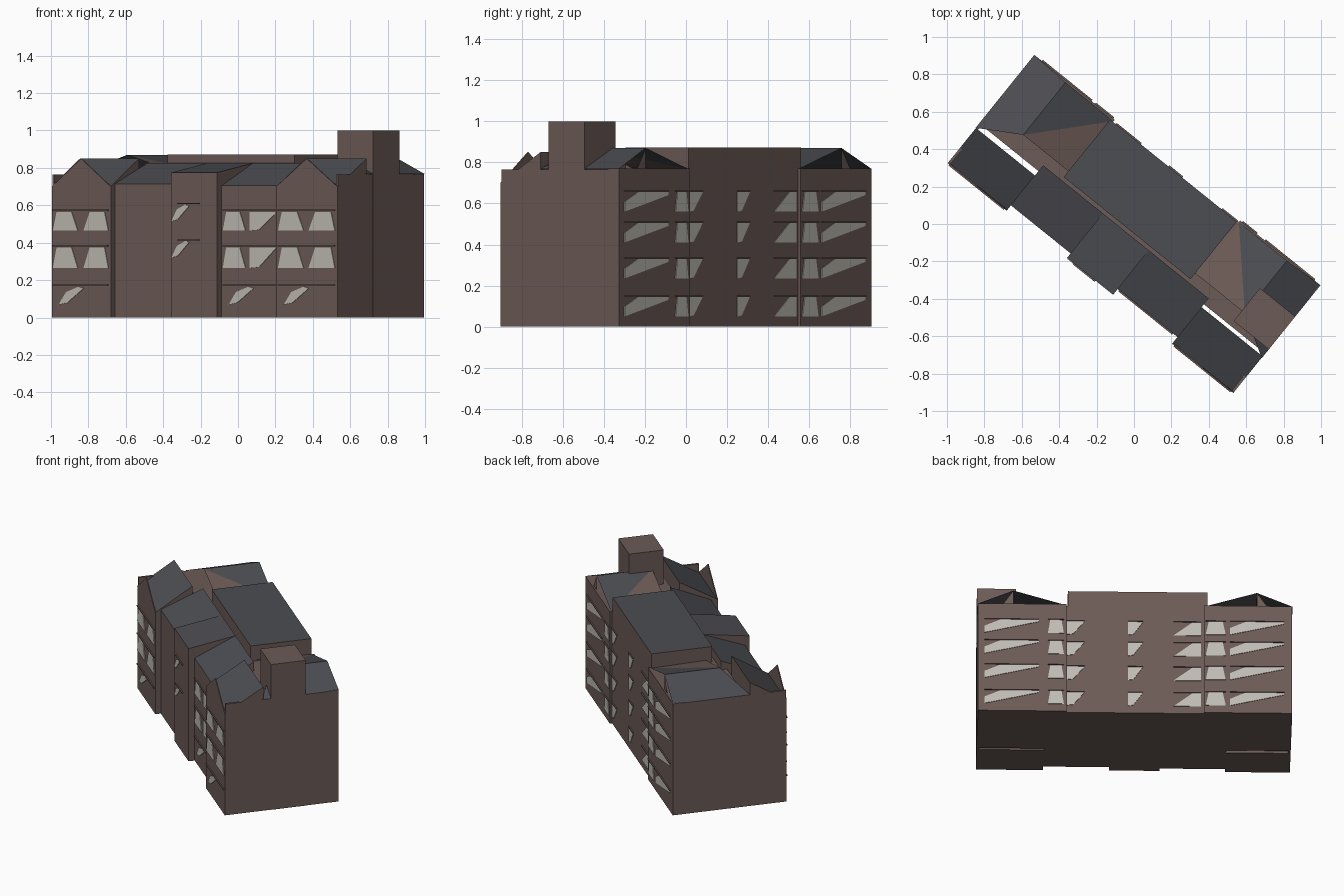
import bpy, bmesh, math
from mathutils import Vector

if "Cube" in bpy.data.objects:
    bpy.data.objects.remove(bpy.data.objects["Cube"])


def material(name, rgb):
    m = bpy.data.materials.new(name)
    m.diffuse_color = (*rgb, 1)
    m.use_nodes = True
    m.node_tree.nodes["Principled BSDF"].inputs["Base Color"].default_value = m.diffuse_color
    return m


BROWN = material("brown_wall", (0.150, 0.104, 0.093))
SLATE = material("slate_roof", (0.072, 0.074, 0.085))
PALE = material("pale_window", (0.52, 0.50, 0.45))

# The block stands diagonally: u runs along it, v runs from front to back
CU, SU = 0.779, 0.627


def world(u, v, z):
    return Vector((CU * u + SU * v, -SU * u + CU * v, z))


def make(name, verts, faces, mats, pick=None):
    bm = bmesh.new()
    vs = [bm.verts.new(world(*p)) for p in verts]
    for f in faces:
        bm.faces.new([vs[i] for i in f])
    bmesh.ops.recalc_face_normals(bm, faces=bm.faces)
    bm.normal_update()
    if pick:
        for f in bm.faces:
            f.material_index = pick(f)
    me = bpy.data.meshes.new(name)
    bm.to_mesh(me)
    bm.free()
    for m in mats:
        me.materials.append(m)
    ob = bpy.data.objects.new(name, me)
    bpy.context.collection.objects.link(ob)
    return ob


def prism(name, a, b, mats, pick=None):
    """Joins two matching outlines a and b into a solid."""
    n = len(a)
    faces = [list(range(n)), list(range(n, 2 * n))]
    faces += [[i, (i + 1) % n, n + (i + 1) % n, n + i] for i in range(n)]
    return make(name, a + b, faces, mats, pick)


def box(name, u0, u1, v0, v1, z0, z1, mats=(BROWN,), pick=None):
    base = [(u0, v0), (u1, v0), (u1, v1), (u0, v1)]
    return prism(name, [(u, v, z0) for u, v in base],
                 [(u, v, z1) for u, v in base], mats, pick)


def up(f):
    return 1 if f.normal.z > 0.3 else 0


def bay(name, u0, u1, vf, eave, vr, ridge):
    """Front bay with a roof sloping up towards the back."""
    prof = [(vf, 0), (vf, eave), (vr, ridge), (vr, 0)]
    prism(name, [(u0, v, z) for v, z in prof], [(u1, v, z) for v, z in prof],
          (BROWN, SLATE), up)


def plate(name, shape, u0, u1, z0, z1, v, out, mat=PALE):
    """Thin plate on a wall at depth v, facing out (-1 front, 1 back)."""
    pts = [(u0 + (u1 - u0) * s, z0 + (z1 - z0) * t) for s, t in shape]
    prism(name, [(u, v - out * 0.002, z) for u, z in pts],
          [(u, v + out * 0.004, z) for u, z in pts], (mat,))


# Main body, raised middle block and back wall ends
box("body", -0.97, 0.97, -0.10, 0.355, 0, 0.765)
box("middle_block", -0.45, 0.42, -0.04, 0.355, 0.7, 0.872, (BROWN, SLATE), up)
for s, side in ((-1, "left"), (1, "right")):
    a, b = sorted((s * 0.43, s * 0.98))
    box("back_bay_" + side, a, b, 0.30, 0.37, 0, 0.77)
    # End wall
    a, b = sorted((s * 0.965, s * 0.98))
    box("end_wall_" + side, a, b, -0.365, 0.37, 0, 0.765)
    # End roof: outer slope, and an inner slope that is half slate, half brown
    rf, rb = (s * 0.76, 0.0, 0.87), (s * 0.76, 0.36, 0.87)
    make("outer_slope_" + side,
         [rf, rb, (s * 0.982, 0.37, 0.768), (s * 0.982, -0.13, 0.768)],
         [(0, 1, 2, 3)], (SLATE,))
    vb, vf = (s * 0.43, 0.36, 0.768), (s * 0.40, 0.0, 0.768)
    make("inner_slope_" + side, [rf, rb, vb], [(0, 1, 2)], (SLATE,))
    make("inner_patch_" + side, [rf, vb, vf], [(0, 1, 2)], (BROWN,))
    # Small upright fin at the back of the ridge
    make("ridge_fin_" + side,
         [rb, (s * 0.76, 0.36, 0.765), (s * 0.83, 0.36, 0.765)], [(0, 1, 2)], (BROWN,))

# Tower on the right end
box("tower", 0.74, 0.982, -0.07, 0.155, 0, 1.0)

# Front bays
bay("front_bay_left", -0.98, -0.575, -0.37, 0.70, -0.13, 0.85)
bay("front_link_left", -0.575, -0.165, -0.335, 0.715, -0.06, 0.825)
bay("front_bay_middle", -0.165, 0.15, -0.365, 0.775, -0.06, 0.825)
bay("front_link_right", 0.15, 0.56, -0.325, 0.705, -0.06, 0.825)
bay("front_bay_right", 0.56, 0.98, -0.37, 0.70, -0.12, 0.85)

# Free-standing gable triangles over the outer bays
for name, u0, u1 in (("gable_left", -0.98, -0.575), ("gable_right", 0.56, 0.98)):
    plate(name, [(0, 0), (1, 0), (0.5, 1)], u0, u1, 0.70, 0.85, -0.367, -1, BROWN)

# Window outlines in unit coordinates
TRAP_L = [(0, 0), (1, 0), (0.75, 1), (0.15, 1)]
TRAP_R = [(1 - s, t) for s, t in TRAP_L]
SLIVER = [(0, 0), (0.35, 0.1), (1, 0.9), (0.8, 1), (0.3, 0.7)]
WEDGE = [(0, 0), (1, 0.85), (1, 1), (0.3, 1), (0, 0.5)]
CORNER = [(0, 0), (0.35, 0.05), (1, 1), (0, 1)]
TRAP = [(0, 0), (1, 0), (0.85, 1), (0.15, 1)]
RISE = [(0, 0), (1, 0), (1, 1), (0.7, 1)]

# Front windows with thin lintels
pairs = ((-0.97, -0.80, -0.76, -0.59, -0.37), (0.575, 0.75, 0.785, 0.965, -0.37),
         (0.16, 0.315, 0.345, 0.53, -0.325))
for u0, u1, u2, u3, v in pairs:
    for z0, z1 in ((0.465, 0.565), (0.265, 0.375)):
        plate("front_window", TRAP_L, u0, u1, z0, z1, v, -1)
        plate("front_window", TRAP_R if v < -0.35 else CORNER, u2, u3, z0, z1, v, -1)
        box("front_lintel", u0, u3, v - 0.008, v, z1 + 0.005, z1 + 0.012)
    plate("ground_window", SLIVER, u0 + 0.04, u0 + 0.21, 0.07, 0.165, v, -1)
    box("front_lintel", u0, u3, v - 0.008, v, 0.17, 0.177)
for z0 in (0.515, 0.32):
    plate("middle_window", SLIVER, -0.16, -0.04, z0, z0 + 0.09, -0.365, -1)
    box("front_lintel", -0.12, 0.03, -0.373, -0.365, z0 + 0.092, z0 + 0.098)

# Back windows, four floors of seven columns
columns = ((WEDGE, 0.94, 0.60, 0.37), (TRAP, 0.545, 0.445, 0.37),
           (CORNER, 0.425, 0.315, 0.355), (CORNER, 0.045, -0.05, 0.355),
           (RISE, -0.24, -0.41, 0.355), (TRAP, -0.44, -0.565, 0.37),
           (WEDGE, -0.59, -0.93, 0.37))
for z0 in (0.05, 0.235, 0.41, 0.56):
    for shape, u0, u1, v in columns:
        plate("back_window", shape, u0, u1, z0, z0 + 0.095, v, 1)
        box("back_lintel", u1, u0, v, v + 0.008, z0 + 0.097, z0 + 0.103)
